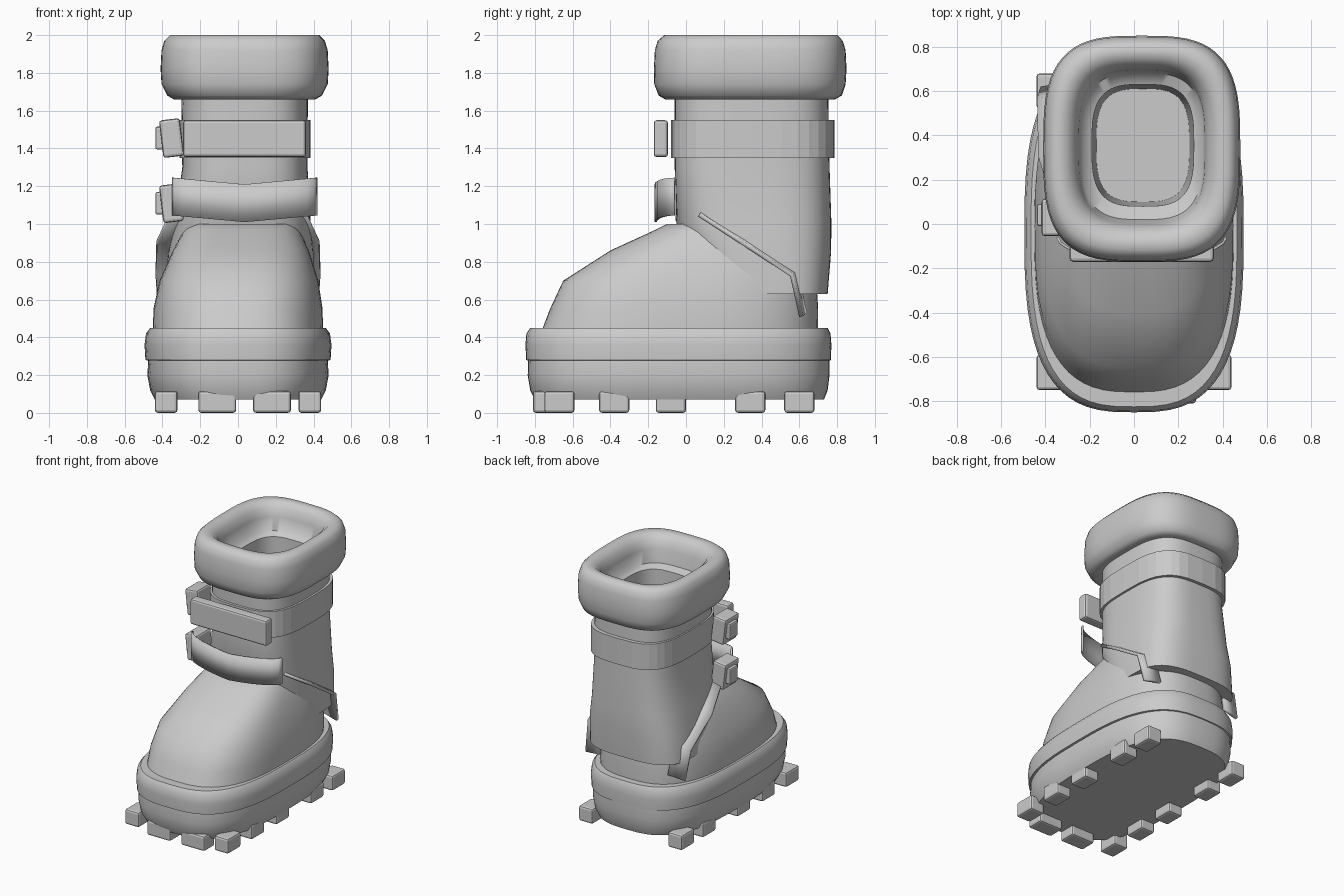
import bpy, math
from mathutils import Euler

cube = bpy.data.objects.get("Cube")
if cube:
    bpy.data.objects.remove(cube, do_unlink=True)

grey = bpy.data.materials.new("plain grey")
grey.use_nodes = True
COLOUR = (0.6, 0.6, 0.6, 1)
grey.diffuse_color = COLOUR
grey.node_tree.nodes["Principled BSDF"].inputs["Base Color"].default_value = COLOUR


def make(name, verts, faces, smooth=40):
    mesh = bpy.data.meshes.new(name)
    mesh.from_pydata(verts, [], faces)
    mesh.materials.append(grey)
    obj = bpy.data.objects.new(name, mesh)
    bpy.context.collection.objects.link(obj)
    if smooth:
        bpy.ops.object.select_all(action='DESELECT')
        obj.select_set(True)
        bpy.context.view_layer.objects.active = obj
        bpy.ops.object.shade_smooth_by_angle(angle=math.radians(smooth))
    return obj


def power(v, p):
    return math.copysign(abs(v) ** (2 / p), v)


def loft(name, rings, p=3, segs=64, cap_start=True, cap_end=True, smooth=40):
    """Rounded-square rings, each (z, x min, x max, y min, y max)."""
    verts, faces = [], []
    for z, x0, x1, y0, y1 in rings:
        for i in range(segs):
            a = math.tau * i / segs
            verts.append(((x0 + x1) / 2 + (x1 - x0) / 2 * power(math.cos(a), p),
                          (y0 + y1) / 2 + (y1 - y0) / 2 * power(math.sin(a), p), z))
    for r in range(len(rings) - 1):
        for i in range(segs):
            j = (i + 1) % segs
            a, b = r * segs, (r + 1) * segs
            faces.append((a + i, a + j, b + j, b + i))
    if cap_start:
        faces.append(tuple(reversed(range(segs))))
    if cap_end:
        faces.append(tuple(range(len(verts) - segs, len(verts))))
    return make(name, verts, faces, smooth)


def block(name, centre, size, tilt=0, bevel=0.015):
    h = [s / 2 for s in size]
    verts = [(x, y, z) for x in (-h[0], h[0]) for y in (-h[1], h[1]) for z in (-h[2], h[2])]
    faces = [(0, 1, 3, 2), (4, 6, 7, 5), (0, 4, 5, 1), (2, 3, 7, 6), (0, 2, 6, 4), (1, 5, 7, 3)]
    obj = make(name, verts, faces, 0)
    obj.location = centre
    obj.rotation_euler = Euler((0, tilt, 0))
    mod = obj.modifiers.new("bevel", 'BEVEL')
    mod.width, mod.segments = bevel, 2
    return obj


def ribbon(name, edge_a, edge_b, thickness):
    n = len(edge_a)
    obj = make(name, edge_a + edge_b,
               [(i, i + 1, n + i + 1, n + i) for i in range(n - 1)], 30)
    mod = obj.modifiers.new("thickness", 'SOLIDIFY')
    mod.thickness, mod.offset = thickness, 0
    return obj


# Sole and the welt above it
loft("sole", [(0.07, -.44, .44, -.80, .73), (0.12, -.465, .465, -.825, .75),
              (0.20, -.48, .48, -.838, .76), (0.28, -.475, .475, -.835, .76)], p=2.9)
loft("welt", [(0.275, -.47, .47, -.83, .755), (0.28, -.49, .49, -.846, .767),
              (0.36, -.495, .495, -.85, .77), (0.42, -.487, .487, -.845, .765),
              (0.45, -.465, .465, -.825, .75), (0.45, -.43, .43, -.75, .69)], p=2.9)

# Tread lugs along both sides and the toe
for side, s in (("right", -1), ("left", 1)):
    for k, y in enumerate((-.67, -.38, -.08, .34, .60)):
        block(f"{side}_lug_{k + 1}", (s * .38, y, .058), (.12, .16, .115))
for k, x in enumerate((-.11, .18)):
    block(f"toe_lug_{k + 1}", (x, -.745, .058), (.20, .13, .115))

# Foot upper
loft("foot_upper", [(0.42, -.45, .45, -.77, .70), (0.55, -.448, .448, -.72, .70),
                    (0.70, -.415, .425, -.65, .69), (0.86, -.345, .375, -.40, .66),
                    (0.97, -.285, .325, -.16, .55), (1.0, -.25, .30, -.10, .50)], p=2.8)

# Shaft with a hollow inside
loft("shaft", [(0.63, -.34, .36, .16, .68), (0.63, -.39, .40, .12, .75),
               (0.85, -.37, .40, .03, .768), (1.0, -.335, .385, -.05, .77),
               (1.3, -.295, .368, -.06, .76), (1.72, -.30, .37, -.06, .752),
               (1.78, -.19, .27, .08, .63), (1.02, -.17, .25, .10, .61)], p=3.2)

# Padded collar, rolled over into the opening
loft("collar", [(1.68, -.26, .33, -.02, .71), (1.66, -.34, .41, -.11, .79),
                (1.68, -.375, .445, -.145, .825), (1.74, -.405, .475, -.168, .845),
                (1.82, -.41, .48, -.17, .85), (1.92, -.405, .475, -.165, .845),
                (1.97, -.39, .46, -.15, .83), (2.0, -.36, .43, -.115, .80),
                (1.995, -.31, .38, -.06, .75), (1.96, -.27, .34, -.02, .715),
                (1.90, -.25, .32, 0, .695), (1.80, -.235, .31, .02, .68),
                (1.78, -.19, .27, .08, .63)],
     p=3.2, cap_start=False, cap_end=False, smooth=60)

# Upper strap round the shaft, with a front plate
loft("upper_strap", [(1.35, -.29, .36, -.06, .75), (1.35, -.31, .385, -.08, .785),
                     (1.55, -.31, .385, -.08, .785), (1.55, -.29, .36, -.06, .75)],
     p=3.2, segs=32, cap_start=False, cap_end=False, smooth=0)
block("front_plate", (.035, -.133, 1.452), (.65, .075, .195))

# Lower strap bowed across the instep
angles = [math.pi * (1 + i / 12) for i in range(13)]


def strap_edge(z):
    return [(.035 + .38 * math.cos(a), -.06 - .1 * abs(math.sin(a)),
             z - .035 * (1 - abs(math.cos(a)))) for a in angles]


ribbon("lower_strap", strap_edge(1.045), strap_edge(1.245), .012)

# Buckles at the ends of the straps
for name, z in (("upper", 1.455), ("lower", 1.11)):
    block(f"{name}_buckle", (-.352, .03, z), (.11, .17, .20), tilt=-.12)
    block(f"{name}_buckle_latch", (-.415, .04, z), (.045, .10, .12), bevel=.01)

# Thin raised edge on each side of the ankle
EDGE = ((.36, .07, 1.05), (.43, .30, .90), (.435, .56, .73), (.42, .61, .51))
for side, s in (("right", -1), ("left", 1)):
    outer = [(s * x, y, z) for x, y, z in EDGE]
    inner = [(s * (x - .13), y + .02, z + .02) for x, y, z in EDGE]
    ribbon(f"{side}_ankle_edge", outer, inner, .022)
